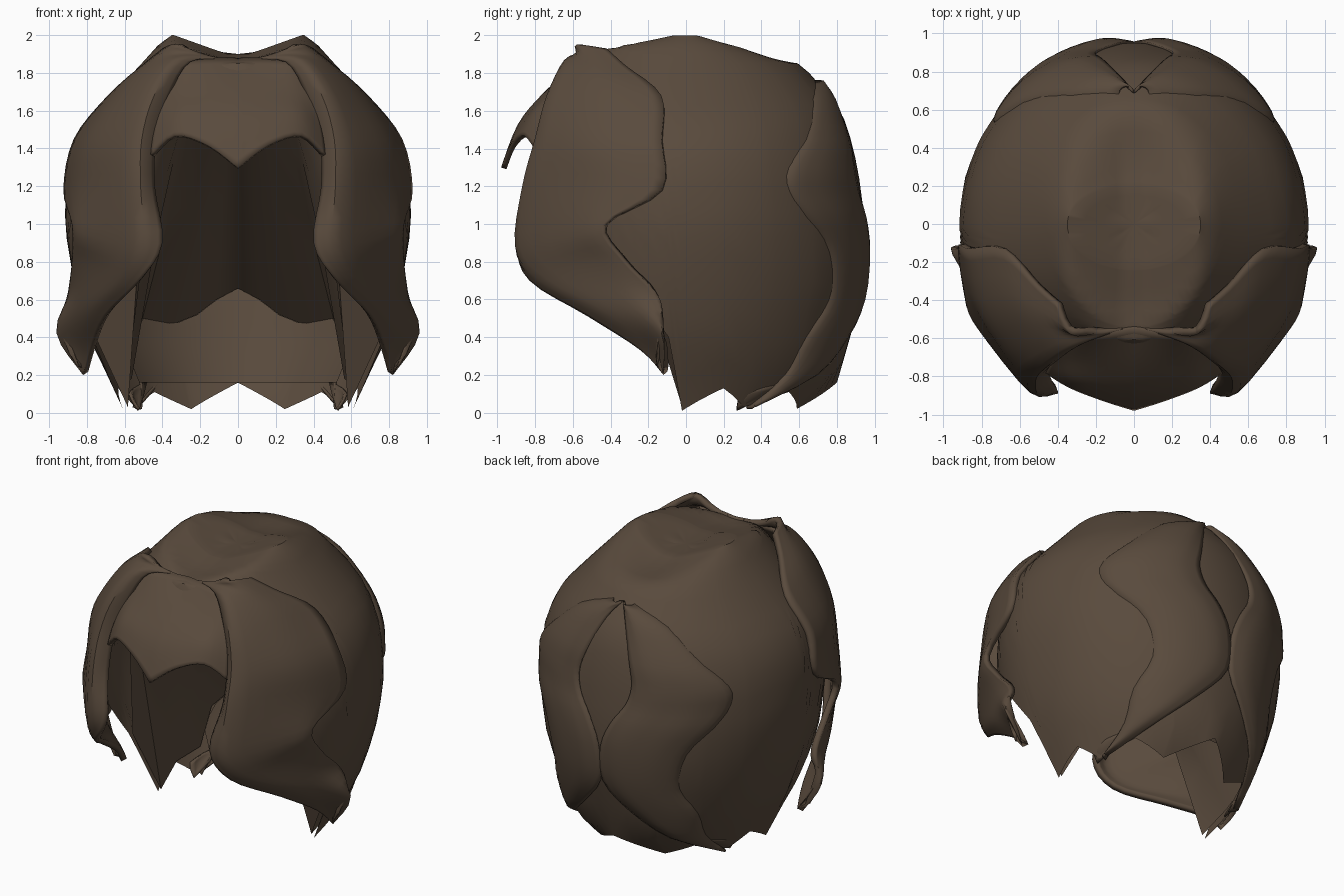
import bpy, bmesh
from math import sin, cos, radians
from mathutils import Vector

cube = bpy.data.objects.get("Cube")
if cube:
    bpy.data.objects.remove(cube)

hair = bpy.data.materials.new("dark brown hair")
hair.use_nodes = True
colour = (0.1, 0.069, 0.046, 1)
hair.diffuse_color = colour
bsdf = hair.node_tree.nodes["Principled BSDF"]
bsdf.inputs["Base Color"].default_value = colour
bsdf.inputs["Roughness"].default_value = 0.8


def lerp_table(table, key):
    """Linear lookup in rows of (key, value, value...)."""
    for low, high in zip(table, table[1:]):
        if key <= high[0]:
            f = max(0, (key - low[0]) / (high[0] - low[0]))
            return [a + (b - a) * f for a, b in zip(low[1:], high[1:])]
    return list(table[-1][1:])


def smooth_path(points, steps):
    """Curve that passes through all the points."""
    pts = [points[0]] + list(points) + [points[-1]]
    out = []
    for a, b, c, d in zip(pts, pts[1:], pts[2:], pts[3:]):
        for i in range(steps):
            t = i / steps
            out.append(b + (c - a) * (t / 2) + (a * 2 - b * 5 + c * 4 - d) * (t * t / 2)
                       + (b * 3 - a - c * 3 + d) * (t ** 3 / 2))
    return out + [points[-1]]


def smooth_grid(rows, steps=4):
    rows = [smooth_path([Vector(p) for p in row], steps) for row in rows]
    columns = [smooth_path(column, steps) for column in zip(*rows)]
    return list(zip(*columns))


def sheet(name, rows, thickness=0, inward=False):
    """Mirrored sheet of hair from rows of points, on the +x side."""
    bm = bmesh.new()
    grid = [[bm.verts.new(p) for p in row] for row in rows]
    for r, s in zip(grid, grid[1:]):
        for i in range(len(r) - 1):
            bm.faces.new((r[i], r[i + 1], s[i + 1], s[i]))
    bmesh.ops.remove_doubles(bm, verts=bm.verts, dist=0.0005)
    bm.normal_update()
    centre = Vector((0, 0, 1))
    facing = sum(f.normal.dot(f.calc_center_median() - centre) * f.calc_area() for f in bm.faces)
    if (facing < 0) != inward:
        bmesh.ops.reverse_faces(bm, faces=bm.faces)
    mesh = bpy.data.meshes.new(name)
    bm.to_mesh(mesh)
    bm.free()
    mesh.materials.append(hair)
    obj = bpy.data.objects.new(name, mesh)
    bpy.context.collection.objects.link(obj)
    mirror = obj.modifiers.new("Mirror", "MIRROR")
    mirror.merge_threshold = 0.002
    if thickness:
        solid = obj.modifiers.new("Solidify", "SOLIDIFY")
        solid.thickness = thickness
        solid.offset = -1
    bpy.ops.object.select_all(action="DESELECT")
    obj.select_set(True)
    bpy.context.view_layer.objects.active = obj
    bpy.ops.object.shade_smooth_by_angle(angle=radians(40))


# Head form: height, half width, back depth, front depth
FORM = [(0, .60, .62, .6), (.16, .67, .80, .7), (.4, .79, .87, .76), (.7, .87, .95, .8),
        (1, .92, .95, .8), (1.3, .90, .91, .78), (1.5, .83, .86, .74), (1.6, .74, .82, .71),
        (1.7, .65, .74, .68), (1.85, .51, .61, .61), (1.95, .42, .4, .54), (2, .35, .2, .24)]


def on_head(angle, z, offset=0.0, shrink=1.0):
    """Point on the head form; angle 0 is the back and 180 the front."""
    width, back, front = lerp_table(FORM, z)
    a = radians(angle)
    depth = back if cos(a) > 0 else front
    x = (width + offset) * sin(a) * shrink
    y = (depth + offset) * cos(a) * shrink
    parting = max(0, min(1, (.34 - abs(x)) / .28)) * max(0, min(1, (z - 1.85) / .12))
    return Vector((x, y, z - .1 * parting))


# Main shell, with a ragged lower edge that rises to the hairline in front
EDGE = [(0, .16), (10, .1), (24, .02), (43, .11), (62, .03), (75, .13), (92, .01),
        (97, .4), (110, .65), (125, .9), (140, 1.35), (155, 1.6), (180, 1.7)]
shell = []
angles = sorted({a for a, _ in EDGE} | set(range(0, 181, 5)))
for angle in angles:
    low = lerp_table(EDGE, angle)[0]
    column = [on_head(angle, low + (2 - low) * sin(radians(90 * i / 20))) for i in range(21)]
    column += [on_head(angle, 2, 0, s) for s in (.75, .5, .25, 0)]
    shell.append(column)
sheet("hair_shell", shell)

# Large locks framing the face: inner edge, front ridge, side, back edge
front_lock = [
    [(.05, -.55, 1.87), (.18, -.57, 1.9), (.33, -.58, 1.95), (.4, -.42, 1.93)],
    [(.25, -.62, 1.86), (.35, -.64, 1.87), (.47, -.5, 1.86), (.51, -.32, 1.84)],
    [(.36, -.68, 1.68), (.48, -.73, 1.68), (.63, -.45, 1.71), (.69, -.13, 1.68)],
    [(.43, -.74, 1.45), (.55, -.79, 1.45), (.78, -.48, 1.45), (.87, -.13, 1.45)],
    [(.44, -.80, 1.2), (.56, -.85, 1.2), (.84, -.45, 1.2), (.925, -.13, 1.18)],
    [(.40, -.89, .9), (.55, -.88, .88), (.82, -.55, .95), (.88, -.43, 1.0)],
    [(.52, -.83, .7), (.64, -.74, .71), (.83, -.45, .8), (.88, -.32, .8)],
    [(.70, -.52, .51), (.79, -.45, .55), (.87, -.3, .62), (.90, -.16, .64)],
    [(.78, -.24, .33), (.84, -.2, .36), (.96, -.13, .42), (.92, -.12, .5)],
    [(.82, -.12, .2)] * 4,
]
sheet("front_locks", smooth_grid(front_lock), .04)

# Pointed fringe, in columns from the middle outward
fringe = [
    [(0, -.55, 1.88), (0, -.75, 1.7), (0, -.89, 1.53), (0, -.98, 1.3)],
    [(.12, -.57, 1.88), (.14, -.74, 1.7), (.15, -.86, 1.56), (.16, -.93, 1.42)],
    [(.25, -.59, 1.87), (.3, -.71, 1.7), (.33, -.81, 1.58), (.34, -.86, 1.47)],
    [(.3, -.58, 1.86), (.4, -.67, 1.68), (.45, -.74, 1.5), (.47, -.78, 1.36)],
]
sheet("fringe", smooth_grid(fringe), .03)

# Curving locks at the back: height, inner angle, outer angle
BACK = [(1.76, 0, 8), (1.66, 6, 30), (1.45, 11, 44), (1.3, 13, 54), (1.17, 11, 55),
        (1.03, 5, 48), (.85, .5, 38), (.6, .5, 36), (.4, 12, 44), (.2, 32, 50), (.03, 57, 60)]
back_lock = []
for z, inner, outer in BACK:
    back_lock.append([on_head(inner + (outer - inner) * f, z, lift)
                      for f, lift in ((0, .01), (.25, .04), (.6, .04), (.9, .02), (1, -.02))])
sheet("back_locks", smooth_grid(back_lock, 3), .015)

# Inner lining at the nape, facing forward, with a wavy top edge
NAPE = [(0, .66), (8, .6), (16, .52), (26, .47), (40, .5), (50, .4), (60, .18),
        (75, .14), (92, .03), (97, .4)]
lining = []
for angle in range(0, 57, 4):
    top = lerp_table(NAPE, angle)[0]
    lining.append([on_head(angle, .16 + (top - .16) * i / 6, -.04) for i in range(7)])
sheet("nape_lining", lining, 0, True)

# Hollow underside, stretched from the front hairline back to the nape
underside = []
for angle in [a for a, _ in NAPE]:
    f = angle / 97
    front = Vector((.5 * f, -.6 + .1 * f, 1.72 - .12 * f))
    back = on_head(angle, lerp_table(NAPE, angle)[0], -.03)
    underside.append([front.lerp(back, i / 4) for i in range(5)])
sheet("hair_underside", underside, 0, True)

# Small loose strand under each side of the nape
strand = [[on_head(48, .16, -.01), on_head(58, .13, 0), on_head(66, .1, -.01)],
          [on_head(54, .08, -.01), on_head(60, .08, .01), on_head(66, .06, -.01)],
          [(.53, .27, .01)] * 3]
sheet("nape_strands", smooth_grid(strand, 2), .015)
